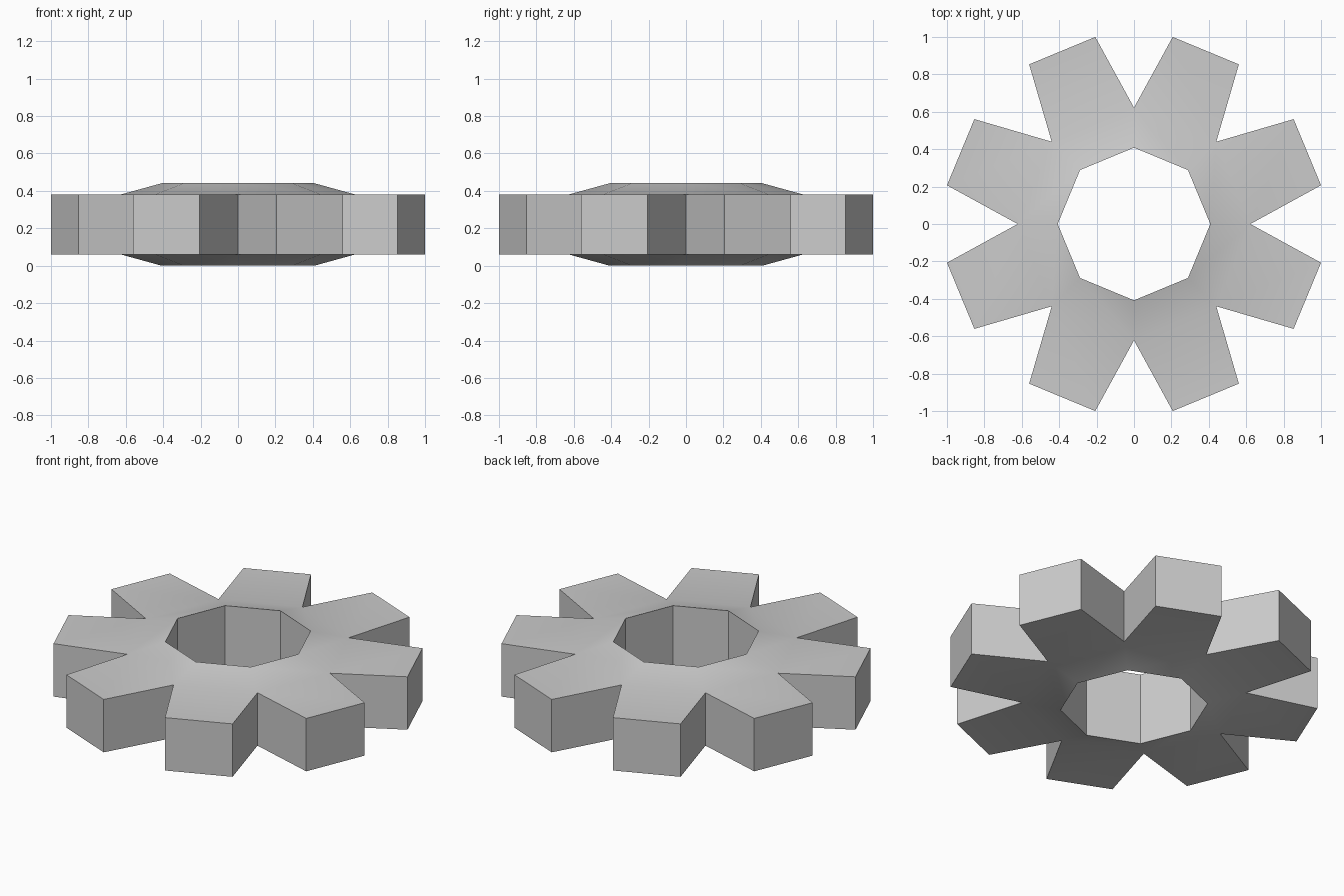
import bpy, bmesh
from math import cos, sin, radians

cube = bpy.data.objects.get("Cube")
if cube:
    bpy.data.objects.remove(cube, do_unlink=True)

TEETH = 8
STEP = 360 / TEETH
BORE_R, VALLEY_R, TIP_R = 0.408, 0.622, 1.0212
TIP_HALF_ANGLE = 10.8
HEIGHT, BEVEL = 0.441, 0.059

grey = bpy.data.materials.new("plain grey")
grey.use_nodes = True
colour = (0.6, 0.6, 0.6, 1)
grey.diffuse_color = colour
grey.node_tree.nodes["Principled BSDF"].inputs["Base Color"].default_value = colour

bm = bmesh.new()


def pair(radius, degrees, inset):
    """Matching bottom and top vertices of one outline point."""
    a = radians(degrees)
    return [bm.verts.new((radius * cos(a), radius * sin(a), z))
            for z in (inset, HEIGHT - inset)]


# outline points: bore, notch bottoms and the two corners of each tooth
bore = [pair(BORE_R, i * STEP, 0) for i in range(TEETH)]
valley = [pair(VALLEY_R, i * STEP, BEVEL) for i in range(TEETH)]
tip_a = [pair(TIP_R, (i + 0.5) * STEP - TIP_HALF_ANGLE, BEVEL) for i in range(TEETH)]
tip_b = [pair(TIP_R, (i + 0.5) * STEP + TIP_HALF_ANGLE, BEVEL) for i in range(TEETH)]


def wall(p, q):
    bm.faces.new((p[0], q[0], q[1], p[1]))


for i in range(TEETH):
    j = (i + 1) % TEETH
    # sloped hub and flat tooth, below and above
    for side in (0, 1):
        bm.faces.new([p[side] for p in (bore[i], valley[i], valley[j], bore[j])])
        bm.faces.new([p[side] for p in (valley[i], tip_a[i], tip_b[i], valley[j])])
    # tooth sides, tooth end and bore wall
    wall(valley[i], tip_a[i])
    wall(tip_a[i], tip_b[i])
    wall(tip_b[i], valley[j])
    wall(bore[j], bore[i])

bmesh.ops.recalc_face_normals(bm, faces=bm.faces)
mesh = bpy.data.meshes.new("gear_wheel")
bm.to_mesh(mesh)
bm.free()
mesh.materials.append(grey)

gear = bpy.data.objects.new("gear_wheel", mesh)
bpy.context.collection.objects.link(gear)
bpy.ops.object.select_all(action="DESELECT")
gear.select_set(True)
bpy.context.view_layer.objects.active = gear
bpy.ops.object.shade_smooth_by_angle(angle=radians(30))
